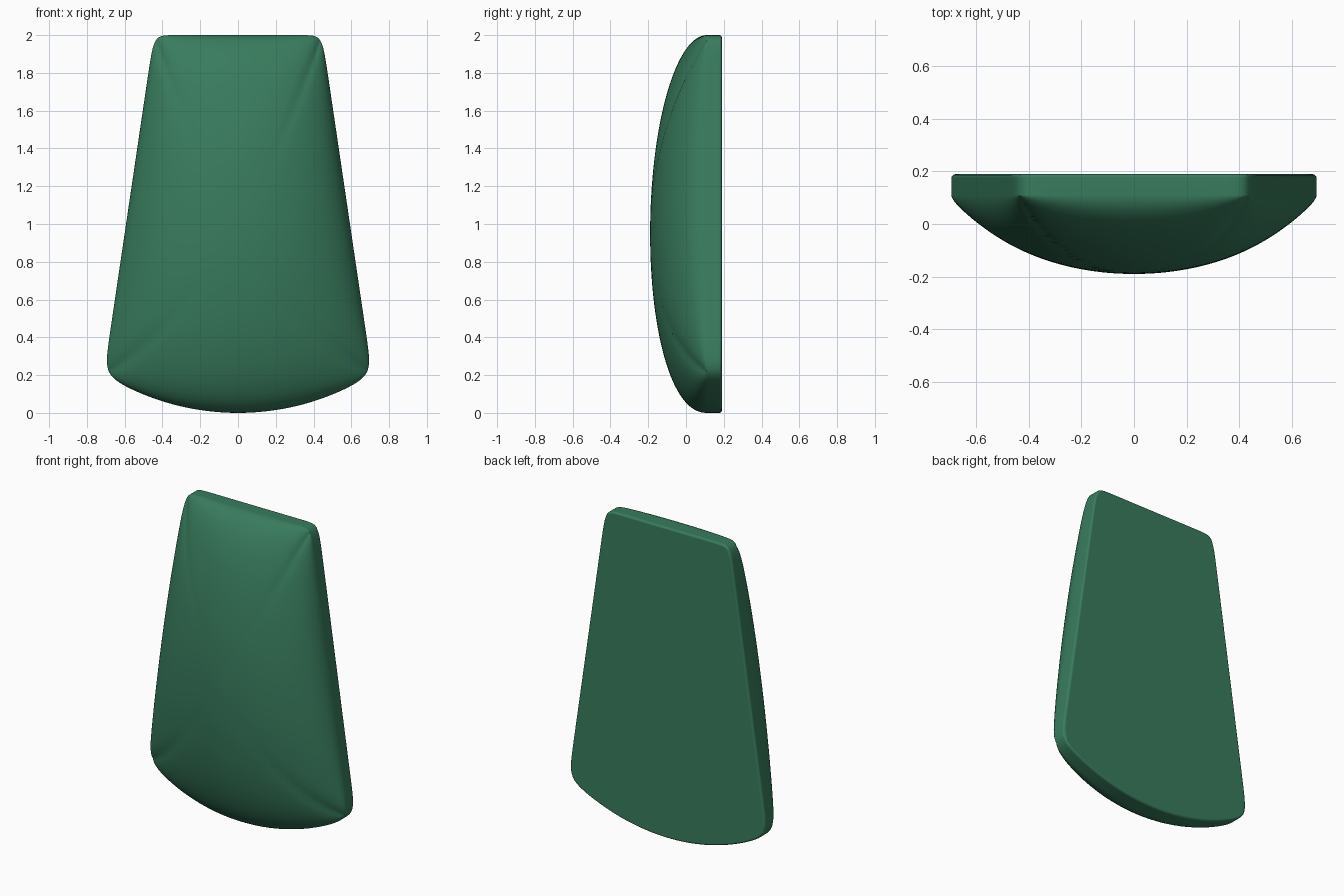
import bpy, bmesh
from math import sin, cos, pi, sqrt

if "Cube" in bpy.data.objects:
    bpy.data.objects.remove(bpy.data.objects["Cube"])

N = 64            # grid divisions each way
RIM, BACK, DEPTH, R = 0.11, 0.19, 0.30, 0.014
P = 22            # corner rounding exponent


def place(a, b, y):
    """Map the unit square to the tapered outline with an arched bottom."""
    m = max(abs(a), abs(b))
    if m > 0:
        k = m / (abs(a) ** P + abs(b) ** P) ** (1 / P)
        a, b = a * k, b * k
    v = (b + 1) / 2
    low = 1.33 - sqrt(1.33 ** 2 - (0.71 * a) ** 2)
    return (a * (0.71 - 0.265 * v), y, low + (2 - low) * v)


bm = bmesh.new()
steps = [sin(pi * (i / N - 0.5)) for i in range(N + 1)]

# domed front
grid = []
for b in steps:
    v = ((b + 1) / 2) ** 0.93
    g = sqrt(max(0, 1 - (2 * v - 1) ** 2))
    grid.append([bm.verts.new(place(a, b, RIM - DEPTH * g * sqrt(max(0, 1 - a * a))))
                 for a in steps])
for j in range(N):
    for i in range(N):
        bm.faces.new((grid[j][i], grid[j][i + 1], grid[j + 1][i + 1], grid[j + 1][i]))

# rim loop, side wall and rounded back edge
loop = ([(i, 0) for i in range(N)] + [(N, j) for j in range(N)]
        + [(i, N) for i in range(N, 0, -1)] + [(0, j) for j in range(N, 0, -1)])
prev = [grid[j][i] for i, j in loop]
for s in range(5):
    t = s / 4 * pi / 2
    inset = R * (1 - cos(t))
    ring = [bm.verts.new(place(steps[i] * (1 - inset / 0.6), steps[j] * (1 - inset),
                               BACK - R + R * sin(t))) for i, j in loop]
    for k in range(len(loop)):
        n = (k + 1) % len(loop)
        bm.faces.new((prev[k], ring[k], ring[n], prev[n]))
    prev = ring

# flat back
bm.faces.new(prev)
bmesh.ops.recalc_face_normals(bm, faces=bm.faces)
for f in bm.faces:
    f.smooth = True

me = bpy.data.meshes.new("domed_panel")
bm.to_mesh(me)
bm.free()
ob = bpy.data.objects.new("domed_panel", me)
bpy.context.collection.objects.link(ob)
wn = ob.modifiers.new("weighted_normals", 'WEIGHTED_NORMAL')
wn.keep_sharp = True

mat = bpy.data.materials.new("green")
mat.diffuse_color = (0.04, 0.20, 0.11, 1)
mat.use_nodes = True
mat.node_tree.nodes["Principled BSDF"].inputs["Base Color"].default_value = mat.diffuse_color
me.materials.append(mat)
